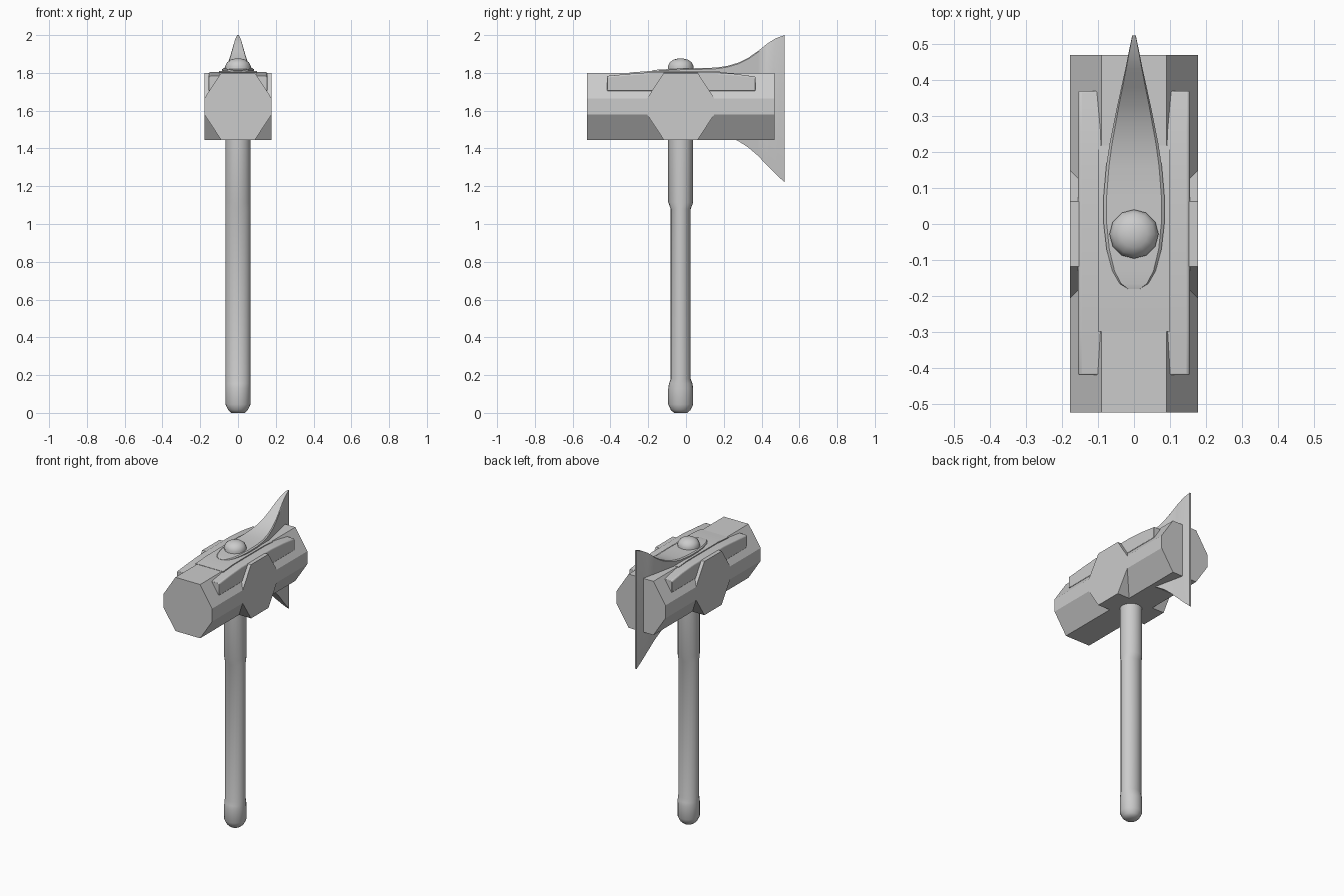
import bpy
import bmesh
from math import radians, cos, sin, pi

cube = bpy.data.objects.get("Cube")
if cube:
    bpy.data.objects.remove(cube, do_unlink=True)

steel = bpy.data.materials.new("plain_grey")
steel.use_nodes = True
GREY = (0.6, 0.6, 0.6, 1)
steel.diffuse_color = GREY
steel.node_tree.nodes["Principled BSDF"].inputs["Base Color"].default_value = GREY

MID_Y = -0.028  # handle axis


def loft(name, rings, smooth=None, bevel=0):
    """Skin a list of closed rings and cap both ends."""
    bm = bmesh.new()
    rows = [[bm.verts.new(p) for p in ring] for ring in rings]
    n = len(rows[0])
    for a, b in zip(rows, rows[1:]):
        for i in range(n):
            j = (i + 1) % n
            bm.faces.new((a[i], a[j], b[j], b[i]))
    bm.faces.new(rows[0])
    bm.faces.new(rows[-1])
    bmesh.ops.recalc_face_normals(bm, faces=bm.faces)
    mesh = bpy.data.meshes.new(name)
    bm.to_mesh(mesh)
    bm.free()
    obj = bpy.data.objects.new(name, mesh)
    bpy.context.collection.objects.link(obj)
    mesh.materials.append(steel)
    if bevel:
        mod = obj.modifiers.new("Bevel", "BEVEL")
        mod.width = bevel
        mod.segments = 2
    if smooth:
        bpy.ops.object.select_all(action="DESELECT")
        obj.select_set(True)
        bpy.context.view_layer.objects.active = obj
        bpy.ops.object.shade_smooth_by_angle(angle=radians(smooth))
    return obj


# Head: two crossing octagonal prisms
octagon = [(0.09, 1.80), (0.178, 1.665), (0.178, 1.58), (0.09, 1.446),
           (-0.09, 1.446), (-0.178, 1.58), (-0.178, 1.665), (-0.09, 1.80)]
loft("hammer_head", [[(u, y, z) for u, z in octagon] for y in (-0.523, 0.468)])
loft("head_cross_block",
     [[(x, MID_Y + u, z) for u, z in octagon] for x in (-0.178, 0.178)])


# Handle: oval section, swelling at the grip end and below the head
def oval(z, rx, ry, sides=20):
    return [(rx * cos(2 * pi * i / sides), MID_Y + ry * sin(2 * pi * i / sides), z)
            for i in range(sides)]


handle = [(0.005, 0.035, 0.035), (0.015, 0.052, 0.052), (0.045, 0.067, 0.066),
          (0.13, 0.067, 0.066), (0.155, 0.067, 0.062), (0.18, 0.067, 0.053),
          (1.08, 0.067, 0.053), (1.115, 0.067, 0.066), (1.50, 0.067, 0.066)]
loft("handle", [oval(*row) for row in handle], smooth=40)

# Straps: two long side bars joined by a bridge plate over the head
bar = [(-0.418, 1.784), (-0.30, 1.795), (-0.18, 1.804), (0.14, 1.804),
       (0.26, 1.795), (0.368, 1.780)]
for side, label in ((1, "left"), (-1, "right")):
    loft(label + "_strap",
         [[(side * x, y, z) for x, z in ((0.09, 1.705), (0.155, 1.705), (0.155, top - 0.006),
                                         (0.149, top), (0.09, top))]
          for y, top in bar], smooth=30, bevel=0.003)
bridge = [(-0.298, 1.802), (-0.27, 1.804), (-0.19, 1.810), (0.14, 1.810), (0.218, 1.802)]
loft("strap_bridge",
     [[(-0.10, y, 1.77), (0.10, y, 1.77), (0.10, y, top), (-0.10, y, top)]
      for y, top in bridge], smooth=30)

# Axe blade: teardrop plan that flares up and down toward the cutting edge
# columns: y, half width, top, bottom
blade = [(-0.180, 0.018, 1.812, 1.6), (-0.165, 0.040, 1.816, 1.6),
         (-0.130, 0.060, 1.818, 1.6), (-0.070, 0.076, 1.821, 1.6),
         (0.000, 0.084, 1.824, 1.6), (0.080, 0.084, 1.825, 1.55),
         (0.160, 0.077, 1.828, 1.50), (0.220, 0.068, 1.837, 1.465),
         (0.280, 0.056, 1.855, 1.437), (0.330, 0.046, 1.880, 1.405),
         (0.380, 0.035, 1.915, 1.362), (0.430, 0.024, 1.955, 1.310),
         (0.475, 0.015, 1.983, 1.265), (0.522, 0.005, 2.000, 1.220)]
loft("axe_blade",
     [[(-w, y, low), (w, y, low), (w, y, top - 0.006), (w * 0.9, y, top),
       (-w * 0.9, y, top), (-w, y, top - 0.006)] for y, w, top, low in blade], smooth=30)

# Round stud on top of the head
stud = [(1.80, 0.066), (1.835, 0.068), (1.856, 0.058), (1.870, 0.038), (1.876, 0.014)]
loft("top_stud", [oval(z, r, r, 12) for z, r in stud], smooth=45)

# Rest the grip end exactly on the floor
bpy.data.objects["handle"].data.vertices[0].co.z = 0.0
for v in bpy.data.objects["handle"].data.vertices[:20]:
    v.co.z = 0.0
